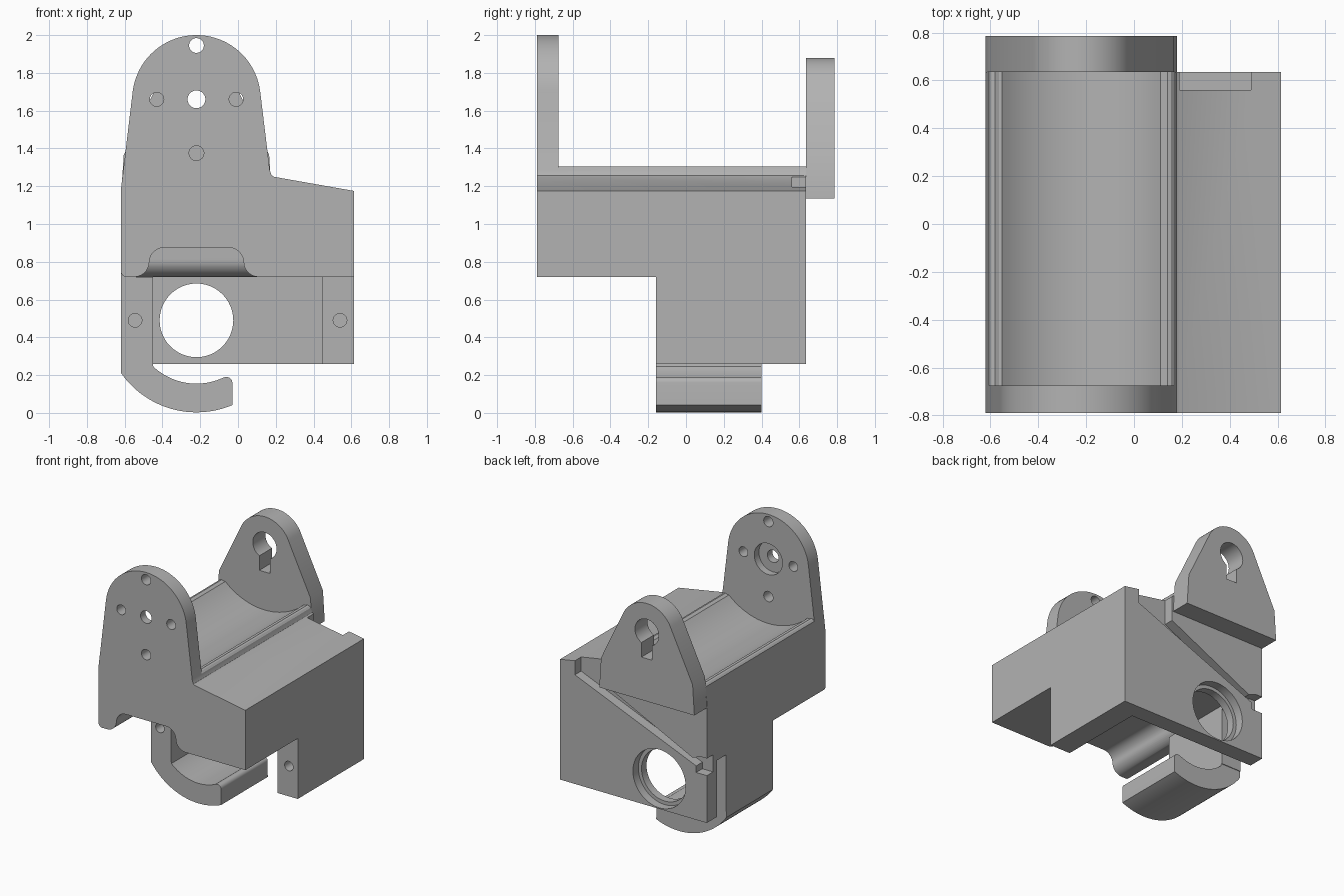
import bpy, bmesh
from math import cos, sin, radians, sqrt

if "Cube" in bpy.data.objects:
    bpy.data.objects.remove(bpy.data.objects["Cube"])

grey = bpy.data.materials.new("plain grey")
grey.use_nodes = True
GREY = (0.45, 0.45, 0.45, 1)
grey.diffuse_color = GREY
grey.node_tree.nodes["Principled BSDF"].inputs["Base Color"].default_value = GREY

AX, AZ = -0.22, 1.66       # upper axis shared by both uprights
BORE_Z = 0.49              # axis of the large bore and hook
LEFT, RIGHT = -0.62, 0.615
FRONT, STEP, BACK = -0.79, -0.16, 0.635


def arc(cx, cz, r, a, b, n=24):
    """Points on an arc from angle a to angle b in degrees."""
    angles = [radians(a + (b - a) * i / n) for i in range(n + 1)]
    return [(cx + r * cos(t), cz + r * sin(t)) for t in angles]


def prism(name, pts, a, b, axis="y"):
    """Extrude a profile along y (points are x, z) or along x (points are y, z)."""
    bm = bmesh.new()
    place = (lambda p, t: (p[0], t, p[1])) if axis == "y" else (lambda p, t: (t, p[0], p[1]))
    ends = [[bm.verts.new(place(p, t)) for p in pts] for t in (a, b)]
    bm.faces.new(ends[0])
    bm.faces.new(ends[1][::-1])
    for i in range(len(pts)):
        j = (i + 1) % len(pts)
        bm.faces.new((ends[0][i], ends[1][i], ends[1][j], ends[0][j]))
    bmesh.ops.recalc_face_normals(bm, faces=bm.faces)
    me = bpy.data.meshes.new(name)
    bm.to_mesh(me)
    bm.free()
    me.materials.append(grey)
    ob = bpy.data.objects.new(name, me)
    bpy.context.collection.objects.link(ob)
    return ob


def box(name, x0, x1, y0, y1, z0, z1):
    return prism(name, [(x0, z0), (x1, z0), (x1, z1), (x0, z1)], y0, y1)


def rod(x, z, r, y0, y1):
    return prism("cutter", arc(x, z, r, 0, 352.5, 47), y0, y1)


def combine(ob, other, operation="DIFFERENCE"):
    """Apply a boolean and remove the helper."""
    other.hide_render = True
    mod = ob.modifiers.new("bool", "BOOLEAN")
    mod.operation, mod.object, mod.solver = operation, other, "EXACT"
    bpy.context.view_layer.update()
    deps = bpy.context.evaluated_depsgraph_get()
    me = bpy.data.meshes.new_from_object(ob.evaluated_get(deps))
    ob.modifiers.clear()
    ob.data = me
    bpy.data.objects.remove(other)


# Upper block with cradle trough, rounded lips and sloping shoulder
a = 47.5
trough = arc(AX, AZ, 0.49, 270 - a + 5, 270 + a - 5)
lip = [(0.125, 1.298), (0.14, 1.305), (0.155, 1.302), (0.167, 1.29), (0.173, 1.27),
       (0.178, 1.258), (0.19, 1.25)]
left_lip = [(2 * AX - x, z) for x, z in lip[3::-1]]
block = prism("main_block",
              arc(LEFT + 0.03, 0.75, 0.03, 270, 180, 6) + [(LEFT, 1.18)] + left_lip + trough
              + lip + [(RIGHT, 1.175), (RIGHT, 0.72)], FRONT, BACK)

# Lower block
combine(block, box("lower", LEFT, RIGHT, STEP, BACK, 0.26, 0.8), "UNION")

# Front upright
plate = prism("front_upright",
              [(LEFT, 0.9), (LEFT, 1.18)] + arc(AX, AZ, 0.34, 173, 7, 40)
              + [(0.17, 1.27), (0.178, 1.257), (0.19, 1.25), (0.19, 0.9)], FRONT, -0.675)
combine(block, plate, "UNION")

# Upright holes: bearing seat, centre hole and four screw holes
combine(block, rod(AX, AZ, 0.118, -0.73, -0.6))
for x, z, r in [(AX, AZ, 0.047), (AX, 1.945, 0.039), (AX, 1.375, 0.039),
                (AX - 0.21, AZ, 0.037), (AX + 0.21, AZ, 0.037)]:
    combine(block, rod(x, z, r, -0.9, -0.6))

# Pocket between the legs, and the gap behind the hook leg
combine(block, box("pocket", -0.45, 0.445, -0.3, 0.51, 0.1, 0.72))
combine(block, box("gap", -0.7, -0.44, 0.405, 0.51, 0.1, 0.69))

# Large bore with counterbore, and leg screw holes
combine(block, rod(AX, BORE_Z, 0.195, 0.4, 0.8))
combine(block, rod(AX, BORE_Z, 0.222, 0.57, 0.8))
for x in (-0.545, 0.54):
    combine(block, rod(x, BORE_Z, 0.036, -0.3, 0.1))

# Scoop under the front block, with a rounded inner end
half = arc(0.33, 0.80, 0.08, 270, 180, 10)
half = [(x - 0.0, z) for x, z in half] + arc(0.17, 0.795, 0.08, 0, 90, 10)
scoop = prism("scoop", [(AX + 0.33, 0.6)] + [(AX + x, z) for x, z in half]
              + [(AX - x, z) for x, z in half[::-1]] + [(AX - 0.33, 0.6)], -0.85, 0)
side = prism("side", [(-0.9, 0.5), (-0.161, 0.5), (-0.161, 0.719), (-0.07, 0.719)]
             + arc(-0.07, 0.81, 0.09, 270, 180, 12) + [(STEP, 0.95), (-0.9, 0.95)],
             -0.8, 0.5, "x")
combine(scoop, side, "INTERSECT")
combine(block, scoop)

# Diagonal slot across the back face, opening at the top
combine(block, prism("slot", [(0.49, 1.4), (0.49, 1.09), (-0.53, 0.67), (-0.53, 0.62),
                              (-0.7, 0.62), (-0.7, 0.75), (-0.57, 0.75), (-0.5, 0.725),
                              (0.19, 1.06), (0.19, 1.4)], 0.56, 0.8))

# Rear upright with keyhole
t = 22
rear = prism("rear_upright",
             [(AX - 0.4, 1.135), (AX - 0.385, 1.365)] + arc(AX, AZ, 0.22, 180 - t, t, 32)
             + [(AX + 0.385, 1.365), (AX + 0.4, 1.135)], BACK, 0.785)
combine(rear, rod(AX, AZ, 0.1, 0.5, 0.9))
combine(rear, box("key", AX - 0.045, AX + 0.045, 0.5, 0.9, 1.46, AZ))

# Curved hook below the left leg
inner_x = -0.45 - AX
hook = prism("hook",
             [(-0.45, 0.26), (LEFT, 0.26)]
             + arc(AX, BORE_Z, 0.487, 214.8, 293, 32)
             + arc(-0.06, 0.16, 0.03, 0, 110, 8)
             + arc(AX, BORE_Z, 0.335, 296, 227, 28), STEP, 0.4)

# Smooth curved faces, keep edges crisp
bpy.ops.object.select_all(action="DESELECT")
for ob in (block, rear, hook):
    ob.select_set(True)
    bpy.context.view_layer.objects.active = ob
bpy.ops.object.shade_smooth_by_angle(angle=radians(25))
